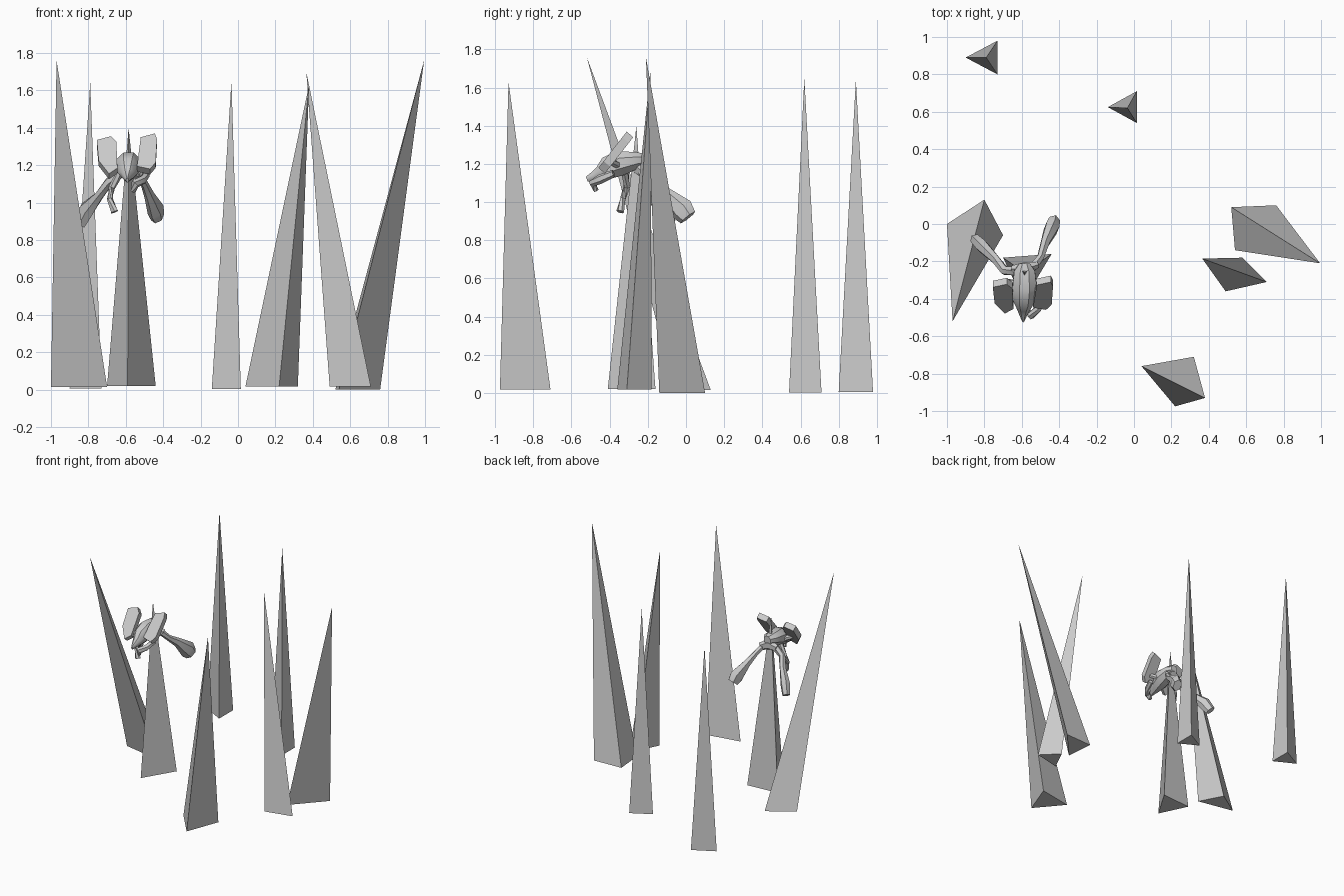
import bpy, bmesh, math
from mathutils import Vector

if "Cube" in bpy.data.objects:
    bpy.data.objects.remove(bpy.data.objects["Cube"])


def finish(name, bm, smooth=False):
    bmesh.ops.recalc_face_normals(bm, faces=bm.faces)
    me = bpy.data.meshes.new(name)
    bm.to_mesh(me)
    bm.free()
    ob = bpy.data.objects.new(name, me)
    bpy.context.collection.objects.link(ob)
    if smooth:
        bpy.ops.object.select_all(action='DESELECT')
        ob.select_set(True)
        bpy.context.view_layer.objects.active = ob
        bpy.ops.object.shade_smooth_by_angle(angle=math.radians(40))
    return ob


def spike(name, apex, z, base):
    """Leaning three-sided pyramid."""
    bm = bmesh.new()
    tip = bm.verts.new(apex)
    b = [bm.verts.new((x, y, z)) for x, y in base]
    bm.faces.new(b)
    for i in range(3):
        bm.faces.new((b[i], b[(i + 1) % 3], tip))
    finish(name, bm)


def limb(name, rings, sides=6, smooth=True):
    """Loft along points; each ring is (point, side radius, other radius)."""
    bm = bmesh.new()
    pts = [Vector(r[0]) for r in rings]
    loops = []
    for i, (_, ra, rb) in enumerate(rings):
        t = (pts[min(i + 1, len(pts) - 1)] - pts[max(i - 1, 0)]).normalized()
        side = t.cross(Vector((0, 0, 1))).normalized()
        up = side.cross(t)
        loops.append([bm.verts.new(pts[i] + side * ra * math.cos(a) + up * rb * math.sin(a))
                      for a in (math.tau * (k + .5) / sides for k in range(sides))])
    for p, q in zip(loops, loops[1:]):
        for k in range(sides):
            n = (k + 1) % sides
            bm.faces.new((p[k], p[n], q[n], q[k]))
    bm.faces.new(loops[0])
    bm.faces.new(loops[-1])
    finish(name, bm, smooth)


def plate(name, outline, thick):
    """Flat slab leaning back: y follows z. Outline is in x, z."""
    bm = bmesh.new()
    n = Vector((0, -.76, .65)) * thick / 2
    mid = [Vector((x, -.43 + (z - 1.18) * .78, z)) for x, z in outline]
    f, b = ([bm.verts.new(p + n * s) for p in mid] for s in (1, -1))
    bm.faces.new(f)
    bm.faces.new(b[::-1])
    for i in range(len(mid)):
        j = (i + 1) % len(mid)
        bm.faces.new((f[i], b[i], b[j], f[j]))
    finish(name, bm)


# Field of spikes
spike("spike_left", (-.97, -.52, 1.76), .015, [(-1, 0), (-.8, .13), (-.7, -.06)])
spike("spike_impaling", (-.585, -.26, 1.4), .02, [(-.7, -.18), (-.44, -.16), (-.59, -.41)])
spike("spike_back_left", (-.79, .89, 1.64), .005, [(-.9, .89), (-.73, .98), (-.73, .8)])
spike("spike_back", (-.035, .62, 1.65), .003, [(-.14, .625), (.015, .71), (.015, .54)])
spike("spike_right", (.995, -.21, 1.76), 0, [(.52, .09), (.76, .1), (.54, -.14)])
spike("spike_middle", (.365, -.185, 1.7), .018, [(.58, -.18), (.71, -.31), (.49, -.36)])
spike("spike_front", (.38, -.93, 1.63), .018, [(.04, -.76), (.32, -.71), (.22, -.975)])

# Creature: head and body, with pointed snout
limb("creature_head_body", [((-.585, -.21, 1.22), .03, .035), ((-.585, -.25, 1.22), .06, .045),
                            ((-.585, -.34, 1.205), .07, .07), ((-.588, -.41, 1.18), .06, .065),
                            ((-.59, -.45, 1.15), .038, .04), ((-.592, -.485, 1.135), .022, .026),
                            ((-.592, -.52, 1.12), .006, .015)], 8)
limb("creature_hips", [((-.65, -.24, 1.16), .02, .03), ((-.585, -.24, 1.18), .04, .045),
                       ((-.52, -.22, 1.15), .02, .03)])

# Big ears
plate("ear_left", [(-.755, 1.32), (-.68, 1.34), (-.65, 1.31), (-.645, 1.17), (-.69, 1.14), (-.745, 1.21)], .045)
plate("ear_right", [(-.52, 1.335), (-.445, 1.355), (-.433, 1.325), (-.44, 1.2), (-.47, 1.165), (-.54, 1.18)], .045)
for s, n in ((-1, "left"), (1, "right")):
    limb("ear_root_" + n, [((-.588 + s * .04, -.35, 1.19), .02, .02), ((-.588 + s * .1, -.39, 1.21), .014, .018)])

# Hanging arms
limb("arm_left", [((-.63, -.32, 1.16), .02, .02), ((-.675, -.31, 1.08), .018, .018),
                  ((-.685, -.33, 1.02), .016, .016), ((-.66, -.345, .95), .02, .022)])
limb("arm_right", [((-.49, -.38, 1.15), .02, .02), ((-.51, -.45, 1.12), .02, .025),
                   ((-.55, -.49, 1.10), .02, .025), ((-.56, -.47, 1.06), .014, .014)])

# Hanging legs widening to clubbed feet
limb("leg_left", [((-.63, -.25, 1.16), .028, .028), ((-.69, -.25, 1.11), .025, .025),
                  ((-.74, -.19, 1.04), .025, .025), ((-.81, -.12, .96), .036, .05),
                  ((-.845, -.085, .89), .03, .04)], 6)
limb("leg_right", [((-.54, -.23, 1.16), .025, .025), ((-.5, -.18, 1.1), .02, .022),
                   ((-.475, -.1, 1.04), .026, .035), ((-.44, -.02, .96), .042, .065),
                   ((-.43, .01, .92), .034, .05)], 6)
